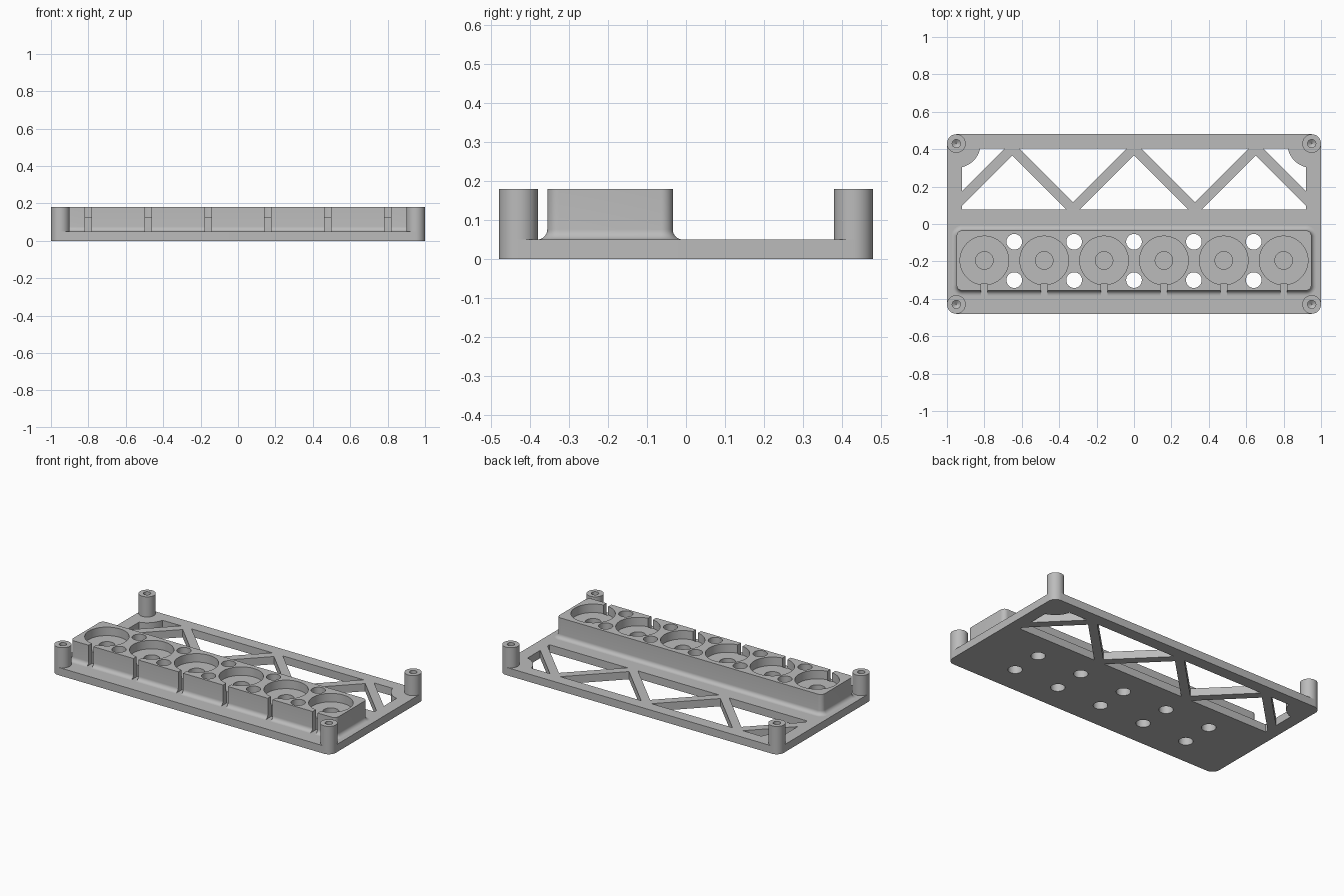
import bpy, bmesh, math

if "Cube" in bpy.data.objects:
    bpy.data.objects.remove(bpy.data.objects["Cube"], do_unlink=True)

PLATE_TOP, TOP = 0.05, 0.18
BLOCK_Y = -0.195
PITCH = 0.32

grey = bpy.data.materials.new("plain grey")
grey.use_nodes = True
grey.diffuse_color = (0.5, 0.5, 0.5, 1)
grey.node_tree.nodes["Principled BSDF"].inputs["Base Color"].default_value = (0.5, 0.5, 0.5, 1)


def circle(x, y, r, n=48):
    return [(x + r * math.cos(math.tau * i / n), y + r * math.sin(math.tau * i / n)) for i in range(n)]


def box(x0, x1, y0, y1):
    return [(x0, y0), (x1, y0), (x1, y1), (x0, y1)]


def rounded_rect(hx, hy, r, cy=0, n=10):
    pts = []
    for q, (sx, sy) in enumerate([(1, 1), (-1, 1), (-1, -1), (1, -1)]):
        for i in range(n + 1):
            a = (q + i / n) * math.pi / 2
            pts.append((sx * (hx - r) + r * math.cos(a), cy + sy * (hy - r) + r * math.sin(a)))
    return pts


def loft(name, rings):
    """Closed solid through stacked outlines, given as (points, z)."""
    bm = bmesh.new()
    loops = [[bm.verts.new((x, y, z)) for x, y in pts] for pts, z in rings]
    for a, b in zip(loops, loops[1:]):
        for i in range(len(a)):
            j = (i + 1) % len(a)
            bm.faces.new((a[i], a[j], b[j], b[i]))
    bm.faces.new(loops[0][::-1])
    bm.faces.new(loops[-1])
    bmesh.ops.recalc_face_normals(bm, faces=bm.faces)
    mesh = bpy.data.meshes.new(name)
    bm.to_mesh(mesh)
    bm.free()
    mesh.materials.append(grey)
    ob = bpy.data.objects.new(name, mesh)
    bpy.context.collection.objects.link(ob)
    return ob


def prism(name, pts, z0, z1):
    return loft(name, [(pts, z0), (pts, z1)])


def activate(ob):
    bpy.ops.object.select_all(action='DESELECT')
    ob.select_set(True)
    bpy.context.view_layer.objects.active = ob


def cut(target, pts, z0, z1, cutter=None):
    """Subtract a prism (or a ready-made cutter) from the target."""
    cutter = cutter or prism("cutter", pts, z0, z1)
    cutter.hide_render = True
    activate(target)
    mod = target.modifiers.new("cut", 'BOOLEAN')
    mod.operation = 'DIFFERENCE'
    mod.solver = 'EXACT'
    mod.object = cutter
    bpy.ops.object.modifier_apply(modifier=mod.name)
    bpy.data.objects.remove(cutter, do_unlink=True)


def smooth(ob):
    activate(ob)
    bpy.ops.object.shade_smooth_by_angle(angle=math.radians(30))


# Base plate
plate = prism("base_plate", rounded_rect(1, 0.48, 0.05), 0, PLATE_TOP)

# Truss window: an opening with zigzag struts and corner bosses left standing
low, high = 0.078, 0.404
span, half_w, over = high - low, 0.0375, 0.06
window = prism("window_cutter", box(-0.92, 0.92, low, high), -0.05, 0.1)
for k in range(6):
    x0, x1 = (k - 3) * span, (k - 2) * span
    y0, y1, s = (low, high, 1) if k % 2 == 0 else (high, low, -1)
    xa, ya, xb, yb = x0 - over, y0 - s * over, x1 + over, y1 + s * over
    cut(window, [(xa - half_w, ya), (xa + half_w, ya), (xb + half_w, yb), (xb - half_w, yb)], -0.1, 0.15)
for side in (-1, 1):
    cut(window, circle(side * 0.95, 0.43, 0.13), -0.1, 0.15)
cut(plate, None, 0, 0, window)

# Holder block with a flared foot
FILLET, STEPS = 0.026, 7
rings = []
for i in range(STEPS + 1):
    a = i / STEPS * math.pi / 2
    off = FILLET * (1 - math.sin(a))
    rings.append((rounded_rect(0.948 + off, 0.161 + off, 0.03 + off, BLOCK_Y),
                  PLATE_TOP + FILLET * (1 - math.cos(a))))
rings.append((rounded_rect(0.948, 0.161, 0.03, BLOCK_Y), TOP))
block = loft("holder_block", rings)

# Stepped round pockets, each with a slot through the front wall
for k in range(6):
    x = (k - 2.5) * PITCH
    cut(block, circle(x, BLOCK_Y, 0.13, 64), 0.125, 0.25)
    cut(block, circle(x, BLOCK_Y, 0.047, 32), 0.03, 0.2)
    cut(block, box(x - 0.0175, x + 0.0175, -0.42, -0.32), 0.03, 0.25)

# Through holes between the pockets
for k in range(-2, 3):
    for y in (-0.095, -0.30):
        for part in (block, plate):
            cut(part, circle(k * PITCH, y, 0.042, 32), -0.1, 0.3)

# Corner posts with blind screw holes
for sx, side in ((-1, "right"), (1, "left")):
    for sy, end in ((-1, "front"), (1, "back")):
        x, y = sx * 0.95, sy * 0.43
        post = prism(f"{end}_{side}_post", circle(x, y, 0.05, 40), PLATE_TOP, TOP)
        drill = loft("drill", [(circle(x, y, 0.002, 24), 0.065), (circle(x, y, 0.022, 24), 0.08),
                               (circle(x, y, 0.022, 24), 0.25)])
        cut(post, None, 0, 0, drill)
        smooth(post)

smooth(plate)
smooth(block)
